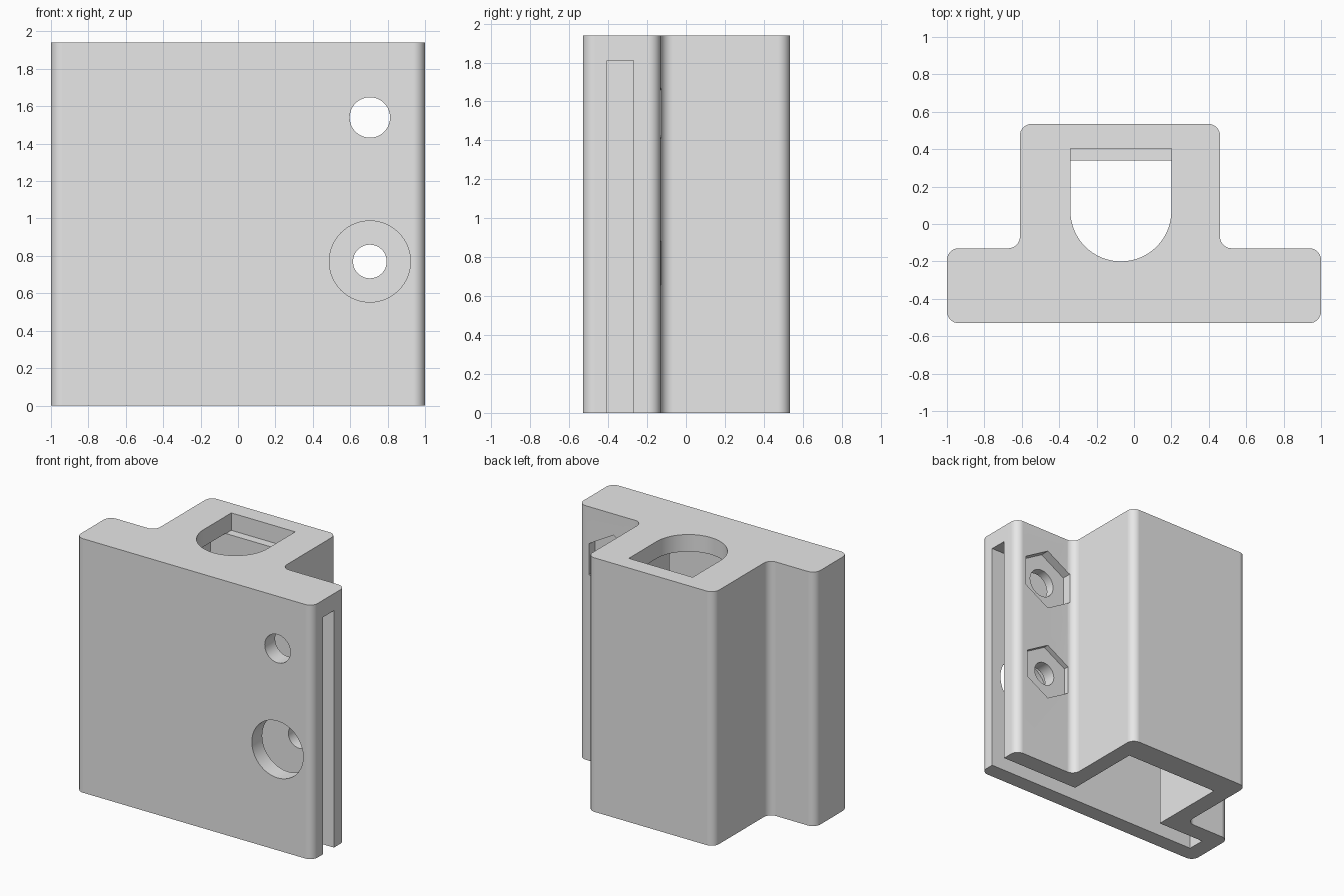
import bpy, bmesh
from math import sin, cos, pi, radians
from mathutils import Vector

cube = bpy.data.objects.get("Cube")
if cube:
    bpy.data.objects.remove(cube, do_unlink=True)

HEIGHT = 1.94
CEILING = 1.81      # top of the hollow
BOLT_X = 0.705

grey = bpy.data.materials.new("plain_grey")
grey.use_nodes = True
grey.diffuse_color = (0.8, 0.8, 0.8, 1)
grey.node_tree.nodes["Principled BSDF"].inputs["Base Color"].default_value = (0.8, 0.8, 0.8, 1)


def rounded(points, radius, steps=8):
    """Round every right-angled corner of a closed outline."""
    out = []
    for i, p in enumerate(points):
        p = Vector(p)
        a = (Vector(points[i - 1]) - p).normalized() * radius
        b = (Vector(points[(i + 1) % len(points)]) - p).normalized() * radius
        for s in range(steps + 1):
            t = s / steps * pi / 2
            out.append(p + a * (1 - sin(t)) + b * (1 - cos(t)))
    return out


def ring(x, z, radius, sides):
    """Regular outline with one corner pointing up."""
    return [(x + radius * sin(2 * pi * i / sides), z + radius * cos(2 * pi * i / sides))
            for i in range(sides)]


def prism(name, outline, low, high, axis="z"):
    """Extrude an outline along z (outline in x, y) or y (outline in x, z)."""
    place = (lambda u, v, t: (u, v, t)) if axis == "z" else (lambda u, v, t: (u, t, v))
    bm = bmesh.new()
    ends = [[bm.verts.new(place(u, v, t)) for u, v in outline] for t in (low, high)]
    n = len(outline)
    for end in ends:
        bm.faces.new(end)
    for i in range(n):
        j = (i + 1) % n
        bm.faces.new((ends[0][i], ends[0][j], ends[1][j], ends[1][i]))
    bmesh.ops.recalc_face_normals(bm, faces=bm.faces)
    mesh = bpy.data.meshes.new(name)
    bm.to_mesh(mesh)
    bm.free()
    mesh.materials.append(grey)
    obj = bpy.data.objects.new(name, mesh)
    bpy.context.collection.objects.link(obj)
    return obj


# Solid body: wide front plate with a block standing out at the back
body = prism("bracket_body", rounded(
    [(-1, -0.53), (1, -0.53), (1, -0.13), (0.46, -0.13),
     (0.46, 0.535), (-0.61, 0.535), (-0.61, -0.13), (-1, -0.13)], 0.062), 0, HEIGHT)

# Hollow, open below and at the +x end
hollow = [(-0.87, -0.405), (1.2, -0.405), (1.2, -0.27), (0.33, -0.27),
          (0.33, 0.34), (-0.47, 0.34), (-0.47, -0.27), (-0.87, -0.27)]
# Round-fronted opening through the roof
opening = [(0.2, 0.405), (-0.34, 0.405)]
opening += [(-0.07 - 0.27 * cos(pi * i / 32), 0.07 - 0.27 * sin(pi * i / 32)) for i in range(33)]

cutters = [
    prism("hollow_cutter", hollow, -0.2, CEILING),
    prism("opening_cutter", opening, CEILING - 0.003, HEIGHT + 0.2),
    # Upper bolt hole and nut recess
    prism("upper_bolt_cutter", ring(BOLT_X, 1.54, 0.108, 48), -0.7, 0, "y"),
    prism("upper_nut_cutter", ring(BOLT_X, 1.54, 0.237, 6), -0.2, 0, "y"),
    # Lower access hole, bolt hole and nut recess
    prism("lower_access_cutter", ring(BOLT_X, 0.77, 0.217, 64), -0.7, -0.34, "y"),
    prism("lower_bolt_cutter", ring(BOLT_X, 0.77, 0.09, 48), -0.33, 0, "y"),
    prism("lower_nut_cutter", ring(BOLT_X, 0.77, 0.22, 6), -0.17, 0, "y"),
]

bpy.ops.object.select_all(action="DESELECT")
bpy.context.view_layer.objects.active = body
body.select_set(True)
for cutter in cutters:
    mod = body.modifiers.new(cutter.name, "BOOLEAN")
    mod.operation = "DIFFERENCE"
    mod.solver = "EXACT"
    mod.object = cutter
    bpy.ops.object.modifier_apply(modifier=mod.name)
    bpy.data.objects.remove(cutter, do_unlink=True)

# Smooth fillets and bores, with flat faces kept flat
bpy.ops.object.shade_smooth_by_angle(angle=radians(30))
flat = body.modifiers.new("flat_faces", "WEIGHTED_NORMAL")
flat.keep_sharp = True
